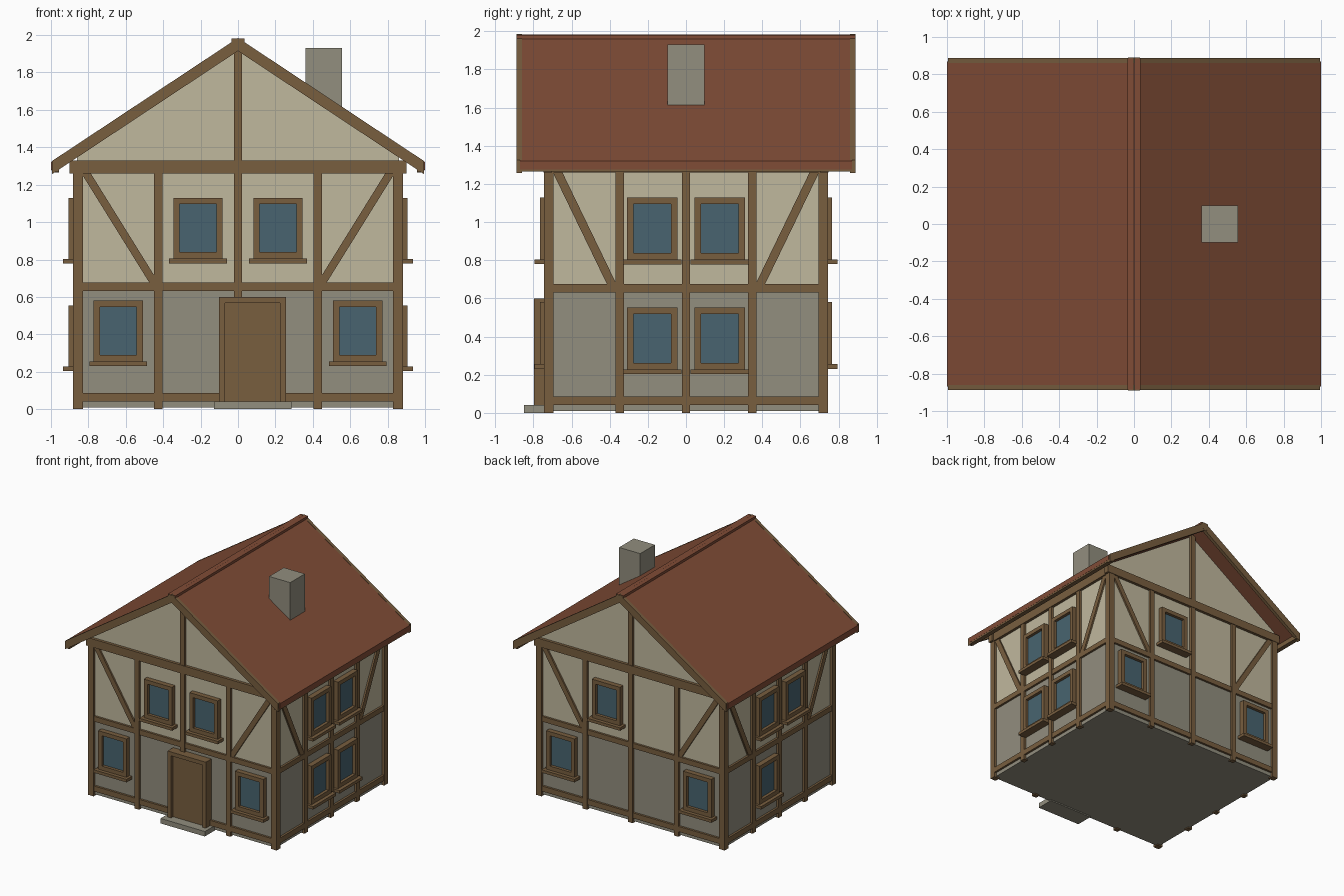
import bpy
import bmesh
from mathutils import Vector

cube = bpy.data.objects.get("Cube")
if cube:
    bpy.data.objects.remove(cube, do_unlink=True)


def linear(c):
    c /= 255
    return c / 12.92 if c < 0.04 else ((c + 0.055) / 1.055) ** 2.4


def material(name, *rgb):
    mat = bpy.data.materials.new(name)
    color = [linear(c) for c in rgb] + [1]
    mat.diffuse_color = color
    mat.use_nodes = True
    mat.node_tree.nodes["Principled BSDF"].inputs["Base Color"].default_value = color
    return mat


STONE = material("grey stone", 146, 142, 126)
PLASTER = material("cream plaster", 192, 184, 157)
TIMBER = material("brown timber", 120, 94, 63)
TILE = material("red roof tile", 128, 76, 54)
GLASS = material("blue glass", 72, 100, 112)

# Each side: outward normal and horizontal axis
FRONT = (Vector((0, -1, 0)), Vector((1, 0, 0)))
BACK = (Vector((0, 1, 0)), Vector((1, 0, 0)))
LEFT = (Vector((1, 0, 0)), Vector((0, 1, 0)))
RIGHT = (Vector((-1, 0, 0)), Vector((0, 1, 0)))
WALL_X, WALL_Y = 0.862, 0.722
parts = {}


def prism(name, mat, side, outline, d0, d1):
    """Extrude an outline drawn on one side of the house between two depths."""
    bm = parts.setdefault(name, (bmesh.new(), mat))[0]
    n, u = side
    rings = [[bm.verts.new(u * a + n * d + Vector((0, 0, z))) for a, z in outline]
             for d in (d0, d1)]
    faces = [bm.faces.new(r) for r in rings]
    for i in range(len(outline)):
        j = (i + 1) % len(outline)
        faces.append(bm.faces.new((rings[0][i], rings[0][j], rings[1][j], rings[1][i])))
    bmesh.ops.recalc_face_normals(bm, faces=faces)


def box(name, mat, side, u0, u1, z0, z1, d0, d1):
    prism(name, mat, side, [(u0, z0), (u1, z0), (u1, z1), (u0, z1)], d0, d1)


def wall(side):
    return WALL_Y if side in (FRONT, BACK) else WALL_X


def window(name, side, u, z):
    """Frame ring, recessed pane and sill; z is the bottom of the frame."""
    d = wall(side)
    w, h, t = 0.132, 0.325, 0.034
    frame = name + "_frame"
    for s in (-1, 1):
        a, b = sorted((u + s * w, u + s * (w - t)))
        box(frame, TIMBER, side, a, b, z, z + h, d - 0.01, d + 0.043)
    for z0 in (z, z + h - t):
        box(frame, TIMBER, side, u - w + t, u + w - t, z0, z0 + t, d - 0.01, d + 0.043)
    box(name + "_pane", GLASS, side, u - w + t, u + w - t, z + t, z + h - t, d - 0.01, d + 0.018)
    box(name + "_sill", TIMBER, side, u - w - 0.022, u + w + 0.022, z - 0.025, z, d - 0.01, d + 0.073)


# Walls
box("lower_wall", STONE, FRONT, -WALL_X, WALL_X, 0.01, 0.65, -WALL_Y, WALL_Y)
prism("upper_wall", PLASTER, FRONT,
      [(-WALL_X, 0.65), (WALL_X, 0.65), (WALL_X, 1.36), (0, 1.93), (-WALL_X, 1.36)],
      -WALL_Y, WALL_Y)

# Corner posts
for x in (-1, 1):
    for s in (FRONT, BACK):
        box("corner_posts", TIMBER, s, *sorted((x * 0.83, x * 0.882)), 0, 1.3, 0.695, 0.743)

# Horizontal beams, posts and braces
for side in (FRONT, BACK, LEFT, RIGHT):
    gable = side in (FRONT, BACK)
    d = wall(side)
    end = 0.83 if gable else 0.695
    box("base_beams", TIMBER, side, -end, end, 0.042, 0.087, d - 0.02, d + 0.018)
    box("middle_beams", TIMBER, side, -end, end, 0.632, 0.676, d - 0.02, d + 0.018)
    reach = 0.9 if gable else 0.74
    box("top_beams", TIMBER, side, -reach, reach, 1.26, 1.33, d - 0.02, d + 0.024)
    post = 0.427 if gable else 0.348
    for u in (-post, post):
        box("wall_posts", TIMBER, side, u - 0.022, u + 0.022, 0, 1.28, d - 0.02, d + 0.02)
    low = 0.58 if side is FRONT else 0
    high = 1.93 if gable else 1.28
    box("centre_posts", TIMBER, side, -0.021, 0.021, low, high, d - 0.02, d + 0.02)
    for s in (-1, 1):
        top, foot = (0.84, 0.47) if gable else (0.7, 0.412)
        prism("braces", TIMBER, side,
              [(s * top, 1.265), (s * (top - 0.05), 1.265),
               (s * (foot - 0.05), 0.67), (s * foot, 0.67)], d - 0.02, d + 0.014)

# Windows
for i, u in enumerate((-0.214, 0.214)):
    window(f"front_upper_window_{i}", FRONT, u, 0.805)
window("back_upper_window", BACK, 0.214, 0.805)
for i, u in enumerate((-0.64, 0.64)):
    window(f"front_lower_window_{i}", FRONT, u, 0.255)
    window(f"back_lower_window_{i}", BACK, u, 0.255)
for i, u in enumerate((-0.177, 0.177)):
    window(f"left_upper_window_{i}", LEFT, u, 0.803)
    window(f"left_lower_window_{i}", LEFT, u, 0.228)
    window(f"right_upper_window_{i}", RIGHT, u, 0.803)
window("right_lower_window", RIGHT, 0.177, 0.228)

# Door and step
door_x = 0.078
for s in (-1, 1):
    box("door_frame", TIMBER, FRONT, *sorted((door_x + s * 0.179, door_x + s * 0.147)),
        0.04, 0.57, 0.7, 0.797)
box("door_frame", TIMBER, FRONT, door_x - 0.179, door_x + 0.179, 0.567, 0.6, 0.7, 0.797)
box("door_panel", TIMBER, FRONT, door_x - 0.147, door_x + 0.147, 0.04, 0.57, 0.7, 0.77)
box("door_step", STONE, FRONT, door_x - 0.207, door_x + 0.207, 0, 0.042, 0.7, 0.85)


# Roof slopes, barge boards and eave boards
def slope(s, top, thickness, reach):
    drop = 0.662 * reach
    return [(0, top), (s * reach, top - drop),
            (s * reach, top - drop - thickness), (0, top - thickness)]


for s, side in ((-1, RIGHT), (1, LEFT)):
    prism("roof_tiles", TILE, FRONT, slope(s, 1.983, 0.045, 1), -0.87, 0.87)
    for end in (FRONT, BACK):
        prism("barge_boards", TIMBER, end, slope(s, 1.985, 0.07, 0.995), 0.86, 0.888)
        box("barge_boards", TIMBER, end, *sorted((s * 0.957, s * 0.995)), 1.267, 1.322, 0.86, 0.888)
    box("eave_boards", TIMBER, side, -0.87, 0.87, 1.265, 1.318, 0.957, 0.995)

# Ridge cap
box("ridge_cap", TILE, FRONT, -0.034, 0.034, 1.94, 1.981, -0.885, 0.885)
for end in (FRONT, BACK):
    box("ridge_ends", TIMBER, end, -0.033, 0.033, 1.92, 1.979, 0.86, 0.889)

# Chimney
box("chimney", STONE, FRONT, 0.36, 0.557, 1.5, 1.932, -0.098, 0.098)

# Turn the collected parts into objects
for name, (bm, mat) in parts.items():
    mesh = bpy.data.meshes.new(name)
    bm.to_mesh(mesh)
    bm.free()
    mesh.materials.append(mat)
    bpy.context.scene.collection.objects.link(bpy.data.objects.new(name, mesh))
